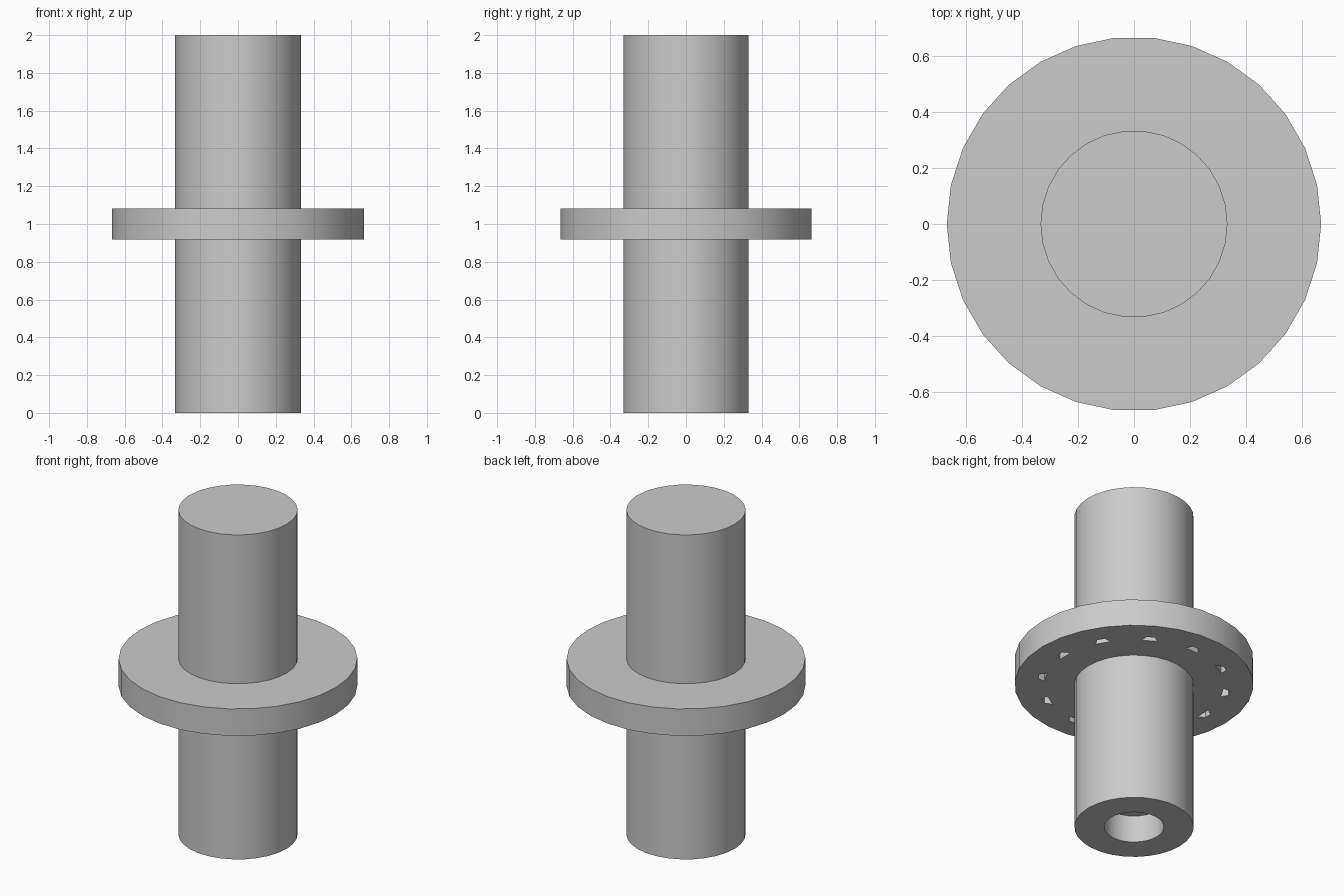
import bpy, bmesh
from math import cos, sin, radians, tau
from mathutils import Matrix, Vector

cube = bpy.data.objects.get("Cube")
if cube:
    bpy.data.objects.remove(cube, do_unlink=True)

SIDES = 30
SHAFT_R, FLANGE_R, BORE_R = 0.333, 0.667, 0.167
FLANGE_LOW, FLANGE_HIGH = 0.917, 1.083
HOLES, HOLE_DEPTH = 12, 0.08

grey = bpy.data.materials.new("light_grey")
grey.use_nodes = True
colour = (0.6, 0.6, 0.6, 1)
grey.diffuse_color = colour
grey.node_tree.nodes["Principled BSDF"].inputs["Base Color"].default_value = colour


def make_object(name, bm):
    bmesh.ops.recalc_face_normals(bm, faces=bm.faces)
    mesh = bpy.data.meshes.new(name)
    bm.to_mesh(mesh)
    bm.free()
    mesh.materials.append(grey)
    obj = bpy.data.objects.new(name, mesh)
    bpy.context.collection.objects.link(obj)
    return obj


def lathe(name, profile, closed=False):
    """Revolve (radius, height) points about z; flat discs close open ends."""
    bm = bmesh.new()
    rings = [[bm.verts.new((r * cos(tau * i / SIDES), r * sin(tau * i / SIDES), z))
              for i in range(SIDES)] for r, z in profile]
    pairs = list(zip(rings, rings[1:]))
    if closed:
        pairs.append((rings[-1], rings[0]))
    else:
        bm.faces.new(rings[0])
        bm.faces.new(rings[-1])
    for a, b in pairs:
        for i in range(SIDES):
            j = (i + 1) % SIDES
            bm.faces.new((a[i], a[j], b[j], b[i]))
    return make_object(name, bm)


def smooth(obj):
    bpy.ops.object.select_all(action='DESELECT')
    obj.select_set(True)
    bpy.context.view_layer.objects.active = obj
    bpy.ops.object.shade_smooth_by_angle(angle=radians(30))


# Shaft with a shallow blind bore in its lower end
shaft = lathe("shaft", [(BORE_R, 0.167), (BORE_R, 0), (SHAFT_R, 0), (SHAFT_R, 2)])

# Flange ring around the middle
flange = lathe("flange", [(SHAFT_R, FLANGE_LOW), (FLANGE_R, FLANGE_LOW),
                          (FLANGE_R, FLANGE_HIGH), (SHAFT_R, FLANGE_HIGH)], closed=True)

# Half-hexagon blind pockets in the underside of the flange
bm = bmesh.new()
outline = [(0.5, -0.046), (0.54, -0.023), (0.54, 0.023), (0.5, 0.046)]
for k in range(HOLES):
    turn = Matrix.Rotation(tau * k / HOLES, 3, 'Z')
    low, high = [[bm.verts.new(turn @ Vector((x, y, z))) for x, y in outline]
                 for z in (FLANGE_LOW - 0.05, FLANGE_LOW + HOLE_DEPTH)]
    bm.faces.new(low)
    bm.faces.new(high)
    for i in range(len(outline)):
        j = (i + 1) % len(outline)
        bm.faces.new((low[i], low[j], high[j], high[i]))
cutter = make_object("pocket_cutter", bm)
cutter.hide_render = True

pockets = flange.modifiers.new("pockets", 'BOOLEAN')
pockets.operation = 'DIFFERENCE'
pockets.solver = 'EXACT'
pockets.object = cutter
bpy.context.view_layer.objects.active = flange
bpy.ops.object.modifier_apply(modifier=pockets.name)
bpy.data.objects.remove(cutter, do_unlink=True)

for part in (shaft, flange):
    smooth(part)
